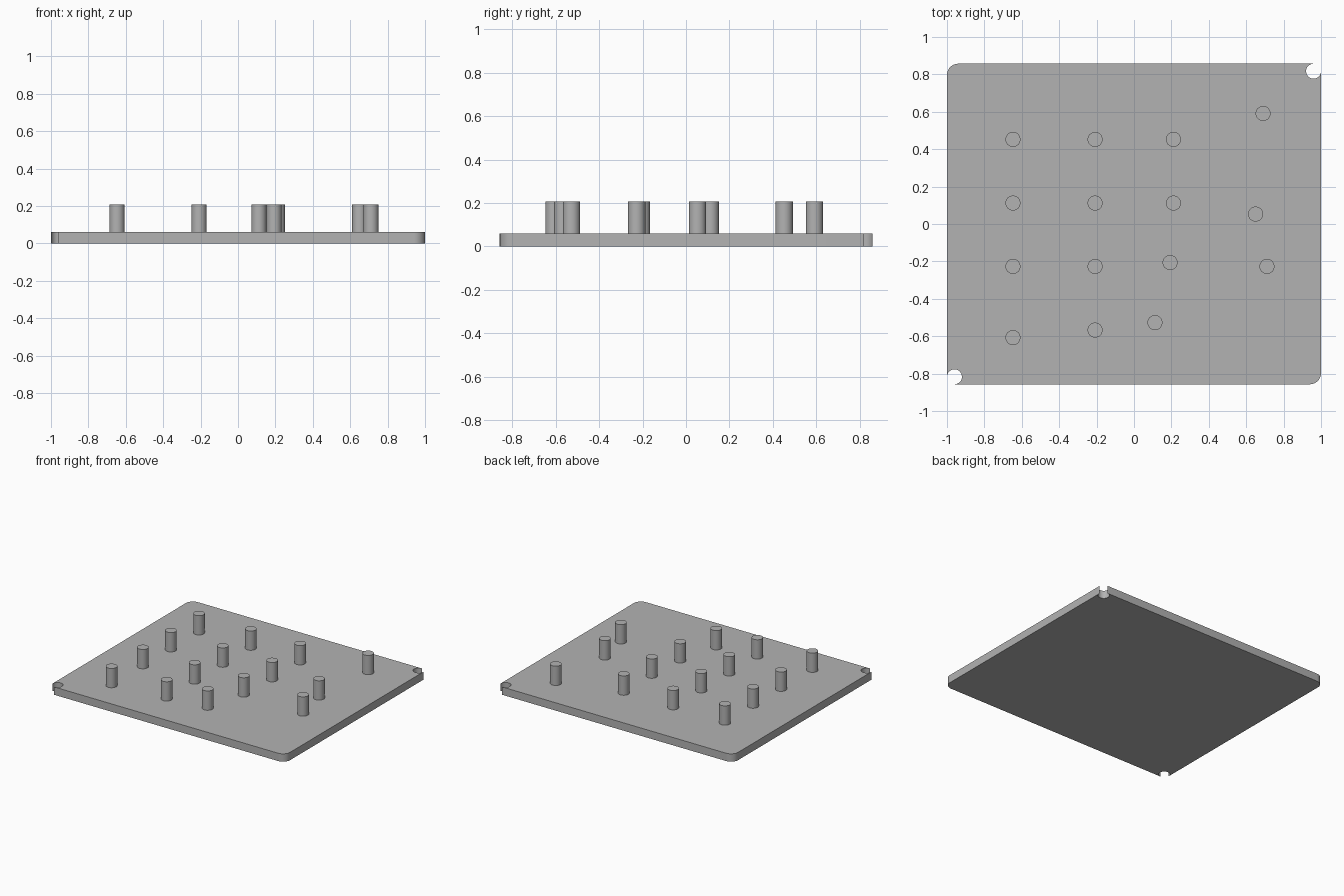
import bpy, bmesh
from math import cos, sin, pi, radians

cube = bpy.data.objects.get("Cube")
if cube:
    bpy.data.objects.remove(cube, do_unlink=True)

HALF_X, HALF_Y = 1.0, 0.857
PLATE_TOP, PEG_TOP = 0.06, 0.208
FILLET, NOTCH, PEG_RADIUS = 0.06, 0.04, 0.04

grey = bpy.data.materials.new("plain grey")
grey.use_nodes = True
colour = (0.45, 0.45, 0.45, 1)
grey.diffuse_color = colour
grey.node_tree.nodes["Principled BSDF"].inputs["Base Color"].default_value = colour


def arc(cx, cy, radius, start, sweep, steps):
    """Points on an arc, angles in degrees."""
    angles = [radians(start + sweep * i / steps) for i in range(steps + 1)]
    return [(cx + radius * cos(a), cy + radius * sin(a)) for a in angles]


def extrude_outline(name, outline, bottom, top):
    """Upright prism from a closed outline."""
    bm = bmesh.new()
    base = bm.faces.new([bm.verts.new((x, y, bottom)) for x, y in outline])
    result = bmesh.ops.extrude_face_region(bm, geom=[base], use_keep_orig=True)
    for v in result["geom"]:
        if isinstance(v, bmesh.types.BMVert):
            v.co.z = top
    bmesh.ops.recalc_face_normals(bm, faces=bm.faces)
    mesh = bpy.data.meshes.new(name)
    bm.to_mesh(mesh)
    bm.free()
    mesh.materials.append(grey)
    obj = bpy.data.objects.new(name, mesh)
    bpy.context.collection.objects.link(obj)
    bpy.ops.object.select_all(action="DESELECT")
    obj.select_set(True)
    bpy.context.view_layer.objects.active = obj
    bpy.ops.object.shade_smooth_by_angle(angle=radians(30))
    return obj


# Base plate: two rounded corners, two corners bitten by round notches
outline = []
for sx, sy, start, notched in ((1, 1, 0, True), (-1, 1, 90, False),
                               (-1, -1, 180, True), (1, -1, 270, False)):
    r = NOTCH if notched else FILLET
    sweep, steps = (-270, 36) if notched else (90, 12)
    outline += arc(sx * (HALF_X - r), sy * (HALF_Y - r), r, start, sweep, steps)
extrude_outline("base_plate", outline, 0, PLATE_TOP)

# Pegs: regular grid, then the staggered ones
pegs = [(x, y) for x in (-0.647, -0.208) for y in (0.452, 0.112, -0.227)]
pegs += [(0.211, 0.452), (0.211, 0.112), (0.193, -0.206), (0.112, -0.527),
         (-0.647, -0.607), (-0.208, -0.567),
         (0.69, 0.591), (0.65, 0.053), (0.711, -0.227)]
for i, (x, y) in enumerate(pegs, 1):
    circle = arc(x, y, PEG_RADIUS, 0, 360, 40)[:-1]
    extrude_outline(f"peg_{i}", circle, PLATE_TOP, PEG_TOP)
